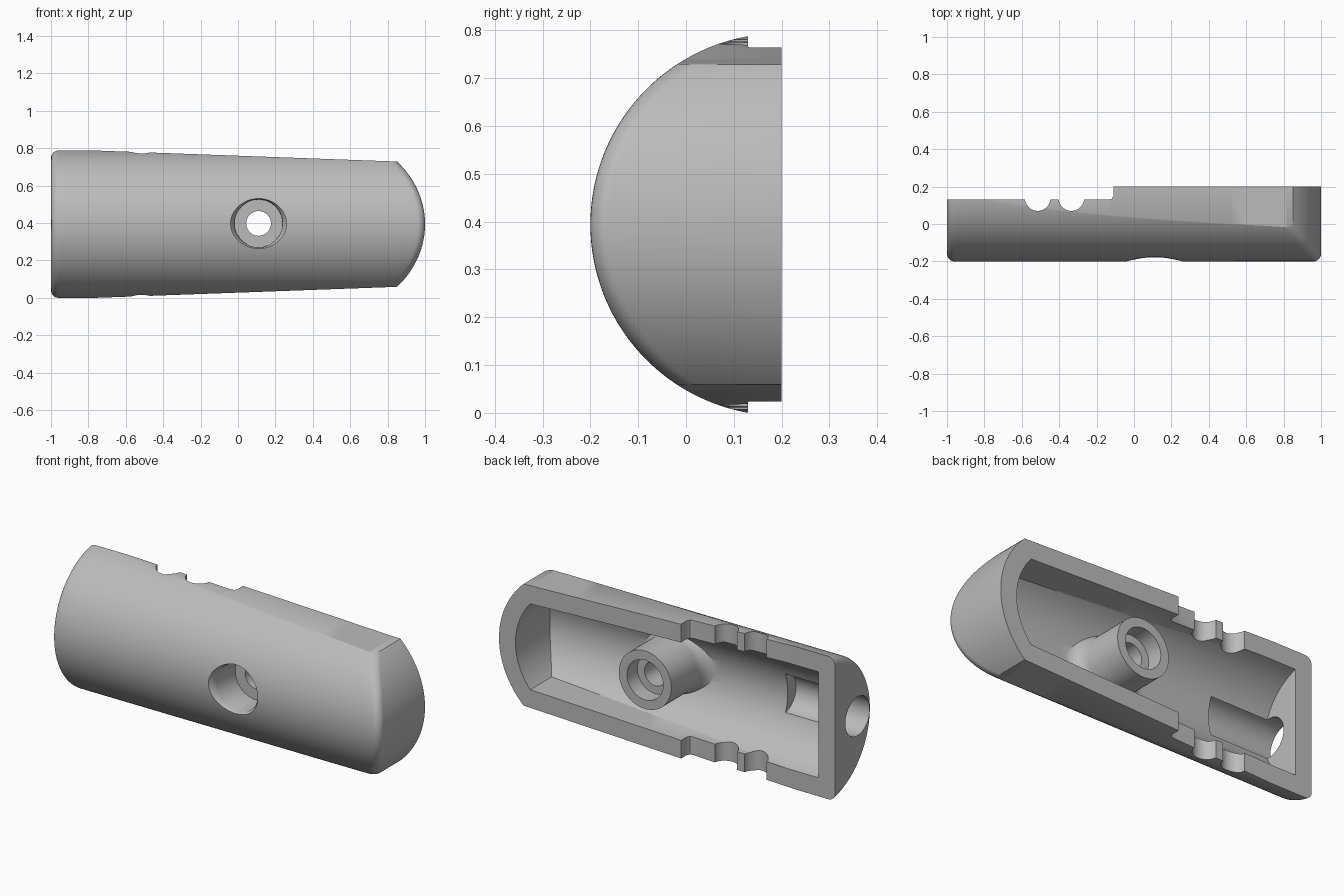
import bpy, bmesh, math
from mathutils import Matrix

if "Cube" in bpy.data.objects:
    bpy.data.objects.remove(bpy.data.objects["Cube"], do_unlink=True)

MID = 0.394      # height of the long axis
AXIS_Y = 0.2     # centre of the round section

grey = bpy.data.materials.new("mid_grey")
grey.use_nodes = True
colour = (0.5, 0.5, 0.5, 1)
grey.diffuse_color = colour
grey.node_tree.nodes["Principled BSDF"].inputs["Base Color"].default_value = colour


def make_object(name, bm):
    bmesh.ops.recalc_face_normals(bm, faces=bm.faces)
    mesh = bpy.data.meshes.new(name)
    bm.to_mesh(mesh)
    bm.free()
    mesh.materials.append(grey)
    obj = bpy.data.objects.new(name, mesh)
    bpy.context.collection.objects.link(obj)
    return obj


def drop(r, d):
    """Depth of a rounded edge of radius r at distance d from the end."""
    return r - math.sqrt(max(0, r * r - (r - d) ** 2)) if d < r else 0


def half_barrel(name, inset, r, back, rows=56, steps=24, n=7):
    """Half-round tapered body with flat flanks, a bowed end and rounded edges."""
    radius, start = 0.4 - inset, -1 + inset
    ends = [r * (1 - math.cos(k * math.pi / 2 / n)) for k in range(n + 1)] if r else [0]
    stations = [("low", d) for d in ends]
    stations += [("mid", k / steps) for k in range(1, steps)]
    stations += [("high", d) for d in reversed(ends)]
    top = math.radians(81)
    bm = bmesh.new()
    grid = []
    for kind, d in stations:
        line = []
        for j in range(rows + 1):
            t = math.sin(top * (2 * j / rows - 1)) / math.sin(top)
            tip = 0.55 + math.sqrt((0.45 - inset) ** 2 - (t * (0.335 - inset)) ** 2)
            lo, hi = start + r, tip - r
            x = {"low": start + d, "mid": lo + (hi - lo) * d, "high": tip - d}[kind]
            ring = radius - (drop(r, d) if kind == "low" else 0)
            flank = 0.366 - 0.0365 * x - inset
            z = t * min(flank, math.sqrt(ring ** 2 - 0.06 ** 2))
            y = AXIS_Y - math.sqrt(ring ** 2 - z * z)
            y += drop(r, d) if kind == "high" else 0
            line.append(bm.verts.new((x, y, MID + z)))
        grid.append(line)
    for a, b in zip(grid, grid[1:]):
        for j in range(rows):
            bm.faces.new((a[j], a[j + 1], b[j + 1], b[j]))
    # side walls and flat back
    rim = [l[0] for l in grid] + grid[-1][1:] + [l[-1] for l in grid[-2::-1]] + grid[0][-2:0:-1]
    rear = [bm.verts.new((v.co.x, back, v.co.z)) for v in rim]
    for i in range(len(rim)):
        k = (i + 1) % len(rim)
        bm.faces.new((rim[i], rim[k], rear[k], rear[i]))
    bm.faces.new(rear)
    return make_object(name, bm)


def turned(name, profile, x, z, sides=64):
    """Solid turned about a y-directed axis from (radius, y) points."""
    bm = bmesh.new()
    rings = [[bm.verts.new((x + r * math.cos(2 * math.pi * i / sides), y,
                            z + r * math.sin(2 * math.pi * i / sides)))
              for i in range(sides)] for r, y in profile]
    for a, b in zip(rings, rings[1:]):
        for i in range(sides):
            k = (i + 1) % sides
            bm.faces.new((a[i], a[k], b[k], b[i]))
    bm.faces.new(rings[0])
    bm.faces.new(rings[-1])
    return make_object(name, bm)


def rod(name, r, length, centre, axis):
    bm = bmesh.new()
    turn = Matrix.Rotation(math.pi / 2, 4, "Y") if axis == "X" else Matrix()
    bmesh.ops.create_cone(bm, cap_ends=True, segments=48, radius1=r, radius2=r,
                          depth=length, matrix=Matrix.Translation(centre) @ turn)
    return make_object(name, bm)


def combine(body, tool, operation):
    mod = body.modifiers.new(tool.name, "BOOLEAN")
    mod.operation, mod.solver, mod.object = operation, "EXACT", tool
    bpy.context.view_layer.objects.active = body
    bpy.ops.object.modifier_apply(modifier=mod.name)
    bpy.data.objects.remove(tool, do_unlink=True)


# hollow half shell
shell = half_barrel("grip_half_shell", 0, 0.04, AXIS_Y)
combine(shell, half_barrel("cavity", 0.1, 0, 0.3), "DIFFERENCE")

# lowered rim with a small fillet at the step
bm = bmesh.new()
outline = [(-1.2, 0.13), (-0.13, 0.13), (-0.118, 0.135), (-0.11, 0.15), (-0.11, 0.4), (-1.2, 0.4)]
low = [bm.verts.new((x, y, -0.2)) for x, y in outline]
face = bm.faces.new(low)
out = bmesh.ops.extrude_face_region(bm, geom=[face])
bmesh.ops.translate(bm, vec=(0, 0, 1.2), verts=[v for v in out["geom"] if isinstance(v, bmesh.types.BMVert)])
combine(shell, make_object("rim_step", bm), "DIFFERENCE")

# screw boss with a flared foot
flare = [(0.24 - 0.08 * math.sin(a), -0.02 - 0.08 * math.cos(a))
         for a in (k * math.pi / 16 for k in range(9))]
boss = turned("screw_boss", [(0.24, -0.115)] + flare + [(0.16, 0.1995)], 0.11, MID + 0.004)
combine(shell, boss, "UNION")

# screw recess, through hole and rear counterbore
screw = turned("screw_hole", [(0.165, -0.23), (0.15, -0.2), (0.142, -0.19), (0.134, -0.177),
                              (0.128, -0.16), (0.127, 0), (0.066, 0), (0.066, 0.11),
                              (0.11, 0.11), (0.11, 0.3)], 0.11, MID + 0.004)
combine(shell, screw, "DIFFERENCE")

# notches across both rims
for x in (-0.515, -0.335):
    combine(shell, rod("rim_notch", 0.068, 1.2, (x, 0.138, MID), "Z"), "DIFFERENCE")

# cable hole and channel in the flat end
combine(shell, rod("cable_channel", 0.107, 0.6, (-0.85, -0.066, MID), "X"), "DIFFERENCE")

bpy.ops.object.select_all(action="DESELECT")
shell.select_set(True)
bpy.context.view_layer.objects.active = shell
bpy.ops.object.shade_smooth_by_angle(angle=math.radians(30))
